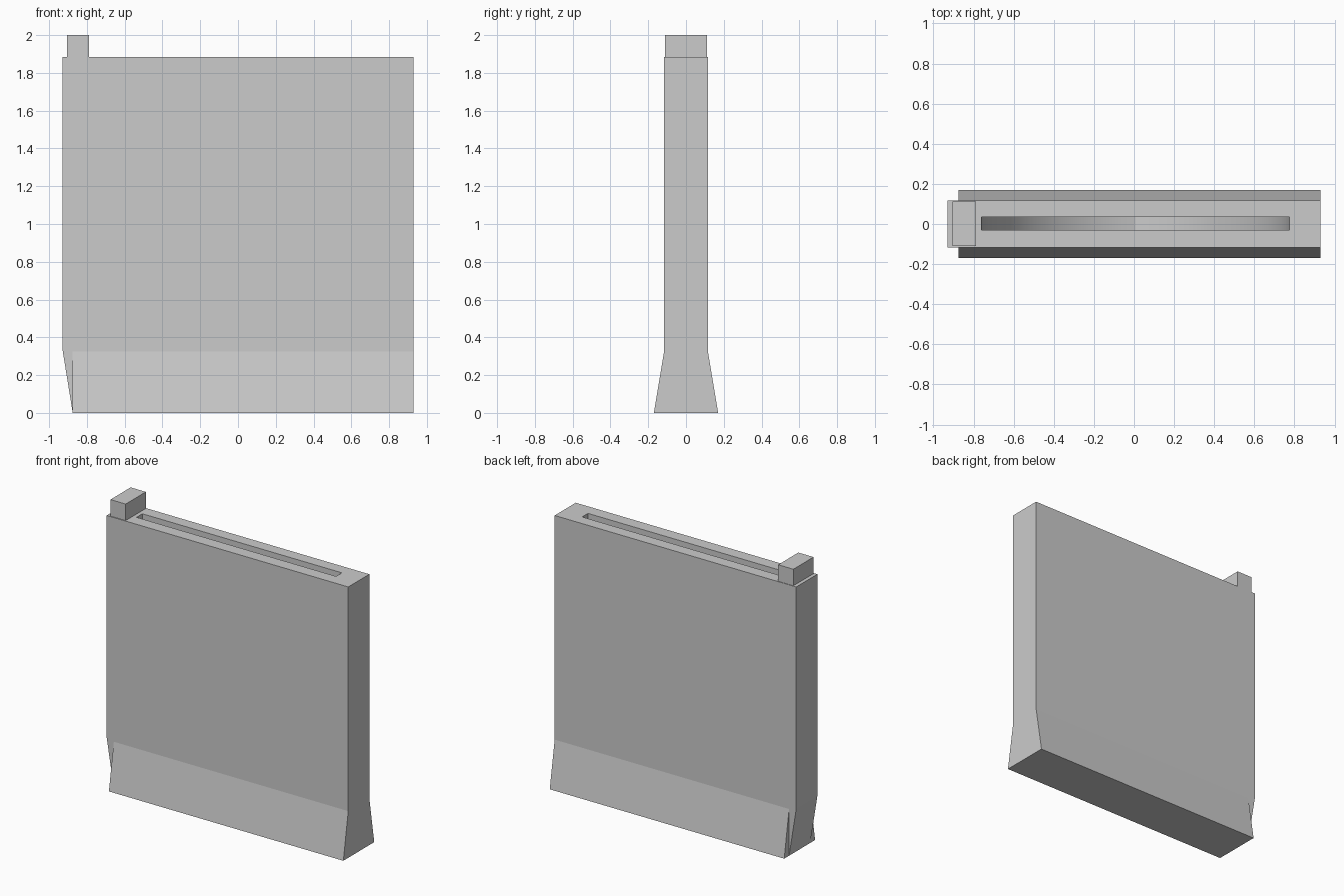
import bpy, math
from mathutils import Vector

if "Cube" in bpy.data.objects:
    bpy.data.objects.remove(bpy.data.objects["Cube"])


def prism(name, profile, direction, smooth=False):
    """Extrude a closed planar outline of 3D points along a direction."""
    import bmesh
    bm = bmesh.new()
    face = bm.faces.new([bm.verts.new(p) for p in profile])
    ext = bmesh.ops.extrude_face_region(bm, geom=[face])["geom"]
    moved = [g for g in ext if isinstance(g, bmesh.types.BMVert)]
    bmesh.ops.translate(bm, verts=moved, vec=Vector(direction))
    bmesh.ops.recalc_face_normals(bm, faces=bm.faces)
    mesh = bpy.data.meshes.new(name)
    bm.to_mesh(mesh)
    bm.free()
    ob = bpy.data.objects.new(name, mesh)
    bpy.context.collection.objects.link(ob)
    return ob


def combine(ob, helper, operation):
    """Apply a boolean and remove its helper object."""
    helper.hide_render = True
    mod = ob.modifiers.new(helper.name, 'BOOLEAN')
    mod.object, mod.operation, mod.solver = helper, operation, 'EXACT'
    bpy.ops.object.select_all(action='DESELECT')
    bpy.context.view_layer.objects.active = ob
    ob.select_set(True)
    bpy.ops.object.modifier_apply(modifier=mod.name)
    bpy.data.objects.remove(helper)


W, D, TOP = 0.93, 0.116, 1.885

# tall slab with its left side tapering in at the foot
outline = [(-0.875, 0), (W, 0), (W, TOP), (-W, TOP), (-W, 0.34)]
body = prism("body", [(x, -D, z) for x, z in outline], (0, 2 * D, 0))

# flared base, set back from the left side
flare = [(-0.17, 0), (0.17, 0), (D, 0.325), (-D, 0.325)]
combine(body, prism("base_flare", [(-0.875, y, z) for y, z in flare],
                    (W + 0.875, 0, 0)), 'UNION')

# long slot in the top whose floor is two curved walls meeting in the middle
half, cx, end = 0.768, 0.008, math.radians(75)
R = half / (1 - math.cos(end))
arc = [(half - R * (1 - math.cos(end * i / 20)), TOP - R * math.sin(end * i / 20))
       for i in range(21)]
right = [(half, TOP + 0.1)] + arc
left = [(-x, z) for x, z in reversed(right[:-1])]
combine(body, prism("slot_cutter", [(cx + x, -0.03, z) for x, z in right + left],
                    (0, 0.064, 0)), 'DIFFERENCE')
bpy.ops.object.shade_smooth_by_angle(angle=math.radians(8))

# raised block on the left end of the top
tab = [(-0.905, TOP), (-0.788, TOP), (-0.788, 2.0), (-0.905, 2.0)]
prism("top_block", [(x, -0.11, z) for x, z in tab], (0, 0.222, 0))
